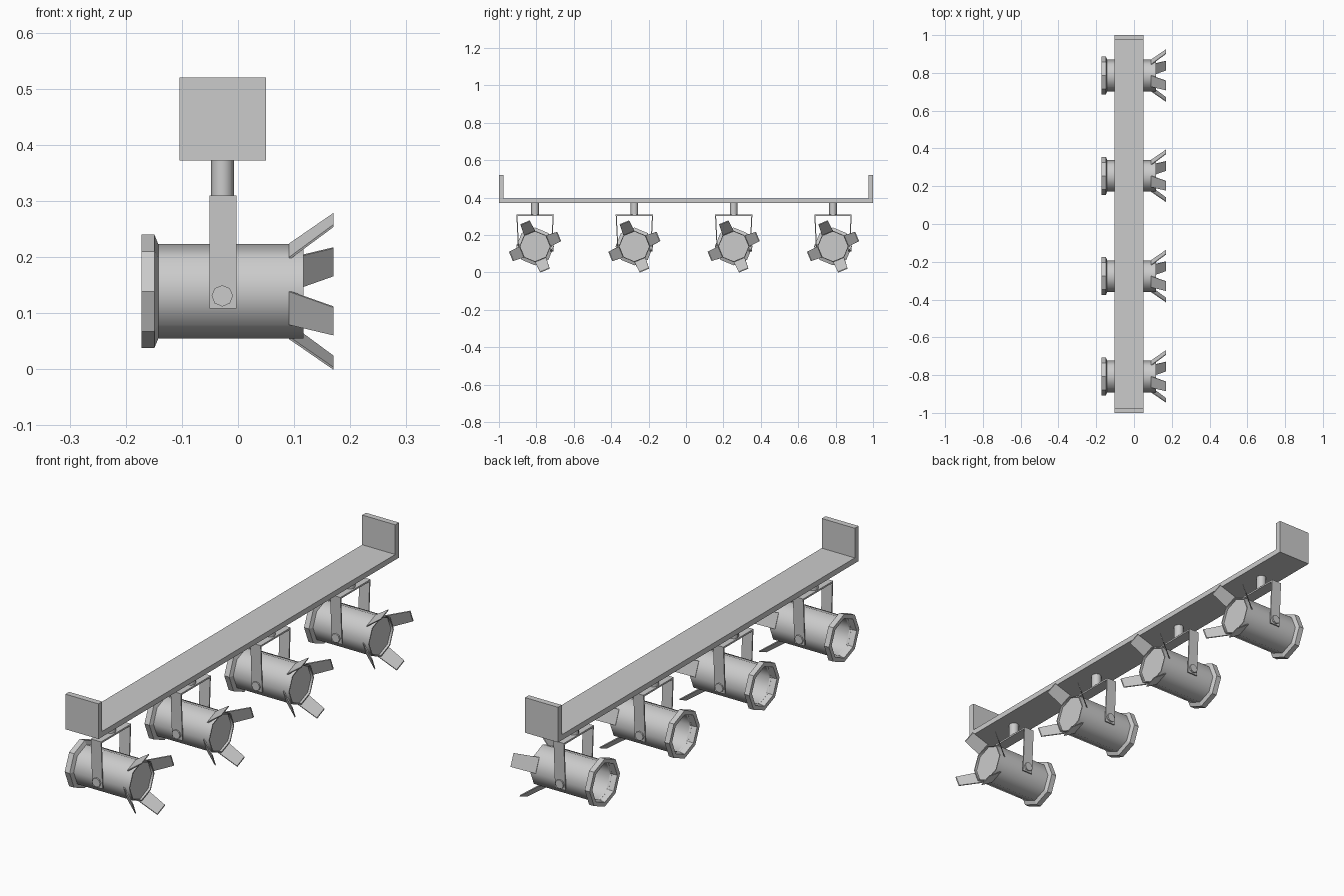
import bpy, bmesh, math
from mathutils import Vector, Matrix

if "Cube" in bpy.data.objects:
    bpy.data.objects.remove(bpy.data.objects["Cube"])

AXIS_Z = 0.139      # height of the lamp axis
PIVOT_X = -0.028    # stem and yoke position
LAMPS = [-0.807, -0.276, 0.255, 0.786]


def finish(name, bm, smooth=None):
    bmesh.ops.recalc_face_normals(bm, faces=bm.faces[:])
    me = bpy.data.meshes.new(name)
    bm.to_mesh(me)
    bm.free()
    if smooth:
        for p in me.polygons:
            p.use_smooth = True
        me.set_sharp_from_angle(angle=math.radians(smooth))
    return me


def place(name, me, y=0.0):
    ob = bpy.data.objects.new(name, me)
    ob.location = (0, y, 0)
    bpy.context.collection.objects.link(ob)
    return ob


def prism(bm, profile, depth_vec):
    """Extrude a closed 3D profile along a vector."""
    f = bm.faces.new([bm.verts.new(p) for p in profile])
    new = bmesh.ops.extrude_face_region(bm, geom=[f])["geom"]
    bmesh.ops.translate(bm, vec=depth_vec,
                        verts=[v for v in new if isinstance(v, bmesh.types.BMVert)])


def ring(name, profile, smooth=None, n=8):
    """Closed (x, r) profile turned about the lamp axis."""
    bm = bmesh.new()
    rows = []
    for i in range(n):
        a = 2 * math.pi * i / n
        rows.append([bm.verts.new((x, r * math.cos(a), AXIS_Z + r * math.sin(a)))
                     for x, r in profile])
    m = len(profile)
    for i in range(n):
        a, b = rows[i], rows[(i + 1) % n]
        for j in range(m):
            k = (j + 1) % m
            bm.faces.new((a[j], a[k], b[k], b[j]))
    return finish(name, bm, smooth)


def cyl(bm, r, depth, matrix):
    bmesh.ops.create_cone(bm, cap_ends=True, segments=8, radius1=r, radius2=r,
                          depth=depth, matrix=matrix)


# rail with upturned ends
bm = bmesh.new()
T, Z0, Z1, ZT = 0.025, 0.372, 0.395, 0.52
prism(bm, [(-0.104, y, z) for y, z in
           [(-1, Z0), (1, Z0), (1, ZT), (1 - T, ZT), (1 - T, Z1),
            (-1 + T, Z1), (-1 + T, ZT), (-1, ZT)]], (0.154, 0, 0))
place("ceiling_rail", finish("ceiling_rail", bm))

# stem
bm = bmesh.new()
cyl(bm, 0.0205, 0.068, Matrix.Translation((PIVOT_X, 0, 0.341)))
stem = finish("stem", bm, 50)

# yoke with legs leaning inwards
bm = bmesh.new()
prism(bm, [(-0.051, y, z) for y, z in
           [(-0.1, 0.31), (0.1, 0.31), (0.09, 0.108), (0.085, 0.108),
            (0.094, 0.303), (-0.094, 0.303), (-0.085, 0.108), (-0.09, 0.108)]],
      (0.048, 0, 0))
yoke = finish("yoke", bm)

# pivot knobs on both sides
bm = bmesh.new()
for s in (-1, 1):
    cyl(bm, 0.019, 0.018, Matrix.Translation((PIVOT_X, s * 0.089, 0.131))
        @ Matrix.Rotation(math.pi / 2, 4, 'X'))
knobs = finish("pivot_knobs", bm)

# lamp can, rear collar, lens
can = ring("lamp_can", [(-0.15, 0.084), (0.117, 0.084), (0.117, 0.079), (-0.15, 0.079)], 50)
collar = ring("rear_collar", [(-0.172, 0.101), (-0.149, 0.101), (-0.142, 0.084),
                              (-0.142, 0.078), (-0.172, 0.083)])
bm = bmesh.new()
cyl(bm, 0.081, 0.006, Matrix.Translation((0.104, 0, AXIS_Z))
    @ Matrix.Rotation(math.pi / 2, 4, 'Y'))
lens = finish("lens", bm)

# four flared flaps on alternate faces of the can
bm = bmesh.new()
for k in range(4):
    a = math.radians(22.5 + 90 * k)
    out = Vector((0, math.cos(a), math.sin(a)))
    side = Vector((0, -math.sin(a), math.cos(a)))

    def pt(x, r, w):
        return Vector((x, 0, AXIS_Z)) + out * r + side * w
    prism(bm, [pt(0.091, 0.079, -0.032), pt(0.17, 0.14, -0.027),
               pt(0.17, 0.14, 0.027), pt(0.091, 0.079, 0.032)], -out * 0.005)
flaps = finish("barn_door_flaps", bm)

for i, y in enumerate(LAMPS, 1):
    for me in (stem, yoke, knobs, can, collar, lens, flaps):
        place(f"{me.name}_{i}", me, y)
